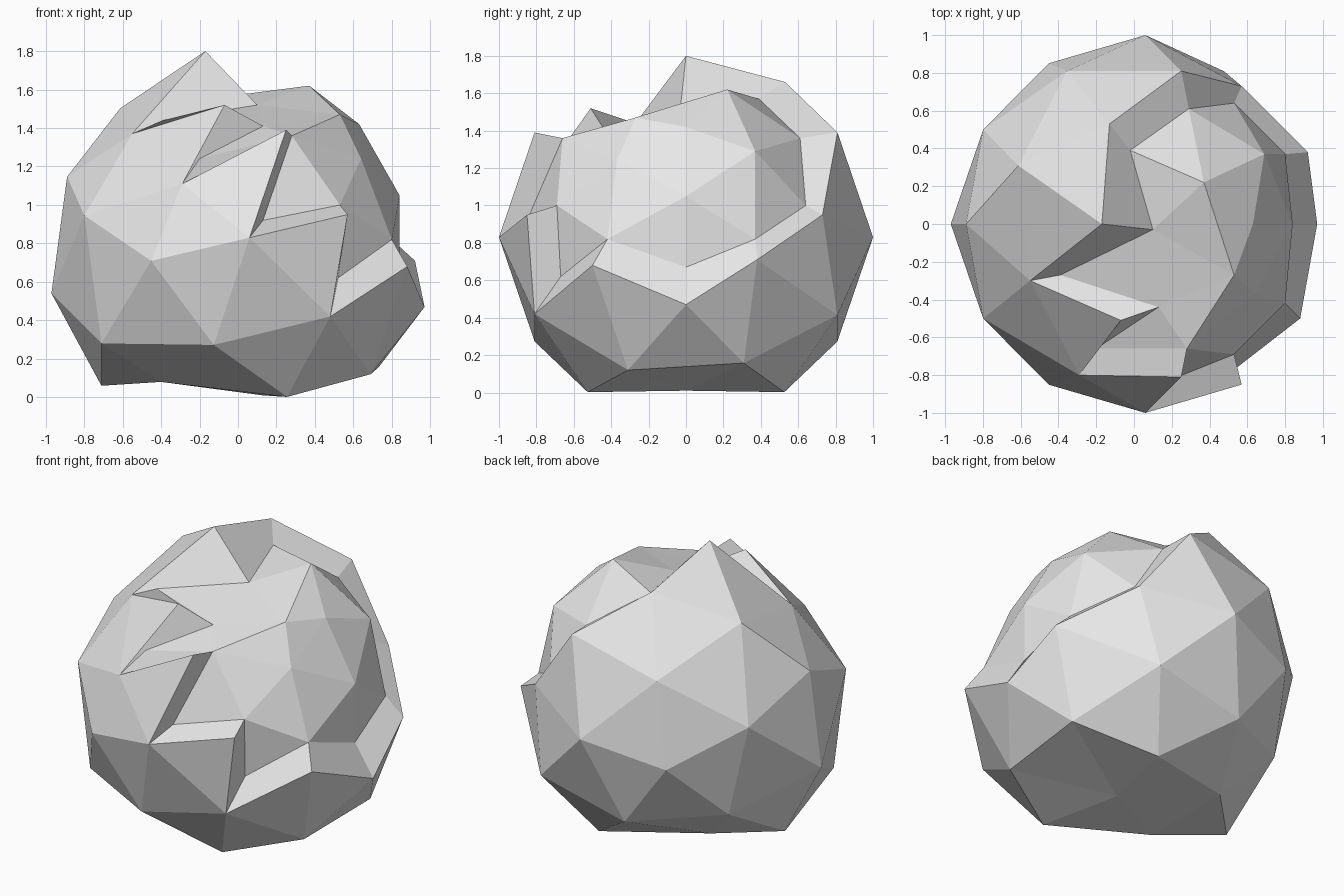
import bpy
import bmesh
from math import radians
from mathutils import Matrix, Vector

default_cube = bpy.data.objects.get("Cube")
if default_cube:
    bpy.data.objects.remove(default_cube, do_unlink=True)


def points(*rows):
    return [Vector(row) for row in rows]


def nearest(verts, target):
    """The vertex closest to the target point."""
    return min(verts, key=lambda vert: (vert.co - target).length)


# Zigzag rim of the broken shell, starting at the peak
rim = points(
    (-.17, 0, 1.8), (-.55, -.3, 1.37), (-.07, -.51, 1.52), (-.29, -.8, 1.11),
    (.25, -.81, 1.39), (.06, -1, .83), (.57, -.85, .95), (.48, -.81, .42),
    (.88, -.5, .68), (.97, 0, .47), (.92, .38, .71), (.57, .73, .95),
    (.25, .81, 1.39), (-.13, .53, 1.66))

# Edge of the sunken core, matching the rim point by point
core_edge = points(
    (.1, -.03, 1.52), (-.39, -.27, 1.44), (.13, -.44, 1.41), (-.2, -.66, 1.24),
    (.28, -.66, 1.36), (.13, -.85, .92), (.53, -.69, 1), (.52, -.67, .62),
    (.8, -.42, .82), (.84, 0, .67), (.8, .37, .82), (.53, .64, 1),
    (.29, .61, 1.36), (-.02, .39, 1.57))

# Middle of the sunken core
core_middle = points(
    (.37, .22, 1.62), (.53, -.27, 1.47), (.63, 0, 1.42),
    (.69, .37, 1.29), (.64, -.37, 1.24), (.84, 0, 1.05))

# Flattened base and the slightly drawn-out lower end
base = points(
    (-.71, 0, .06), (-.4, -.31, .08), (-.4, .31, .08), (.13, 0, .01),
    (-.97, 0, .54), (-.71, -.5, .28), (.69, -.31, .12))

# Tilted low-poly ball
bm = bmesh.new()
bmesh.ops.create_icosphere(
    bm, subdivisions=2, radius=1,
    matrix=Matrix.Translation((.06, 0, .83)) @ Matrix.Rotation(radians(45), 4, 'Y'))

# Cut the ball along the rim
loop = [nearest(bm.verts, point) for point in rim]
cut = [bm.edges.get((loop[i - 1], loop[i])) for i in range(len(loop))]
bmesh.ops.split_edges(bm, edges=[edge for edge in cut if edge])

# Gather the core by spreading out from its centre
core = {nearest(bm.verts, core_middle[2])}
front = list(core)
while front:
    vert = front.pop()
    for edge in vert.link_edges:
        other = edge.other_vert(vert)
        if other not in core:
            core.add(other)
            front.append(other)
shell = [vert for vert in bm.verts if vert not in core]

# Pair every vertex with its final place before moving any
rim_verts = [nearest(shell, point) for point in rim]
core_verts = [nearest(core, point) for point in rim]
middle_verts = [nearest(core, point) for point in core_middle]
base_verts = [nearest(shell, point) for point in base]
for verts, places in ((rim_verts, rim), (core_verts, core_edge),
                      (middle_verts, core_middle), (base_verts, base)):
    for vert, place in zip(verts, places):
        vert.co = place

# Broken walls joining the rim to the core
for i in range(len(rim)):
    bm.faces.new((rim_verts[i - 1], rim_verts[i], core_verts[i], core_verts[i - 1]))
bmesh.ops.recalc_face_normals(bm, faces=bm.faces)

# Finished object in plain grey
mesh = bpy.data.meshes.new("cracked_shell")
bm.to_mesh(mesh)
bm.free()
grey = bpy.data.materials.new("light_grey")
grey.use_nodes = True
colour = (.8, .8, .8, 1)
grey.diffuse_color = colour
grey.node_tree.nodes["Principled BSDF"].inputs["Base Color"].default_value = colour
mesh.materials.append(grey)
bpy.context.collection.objects.link(bpy.data.objects.new("cracked_shell", mesh))
